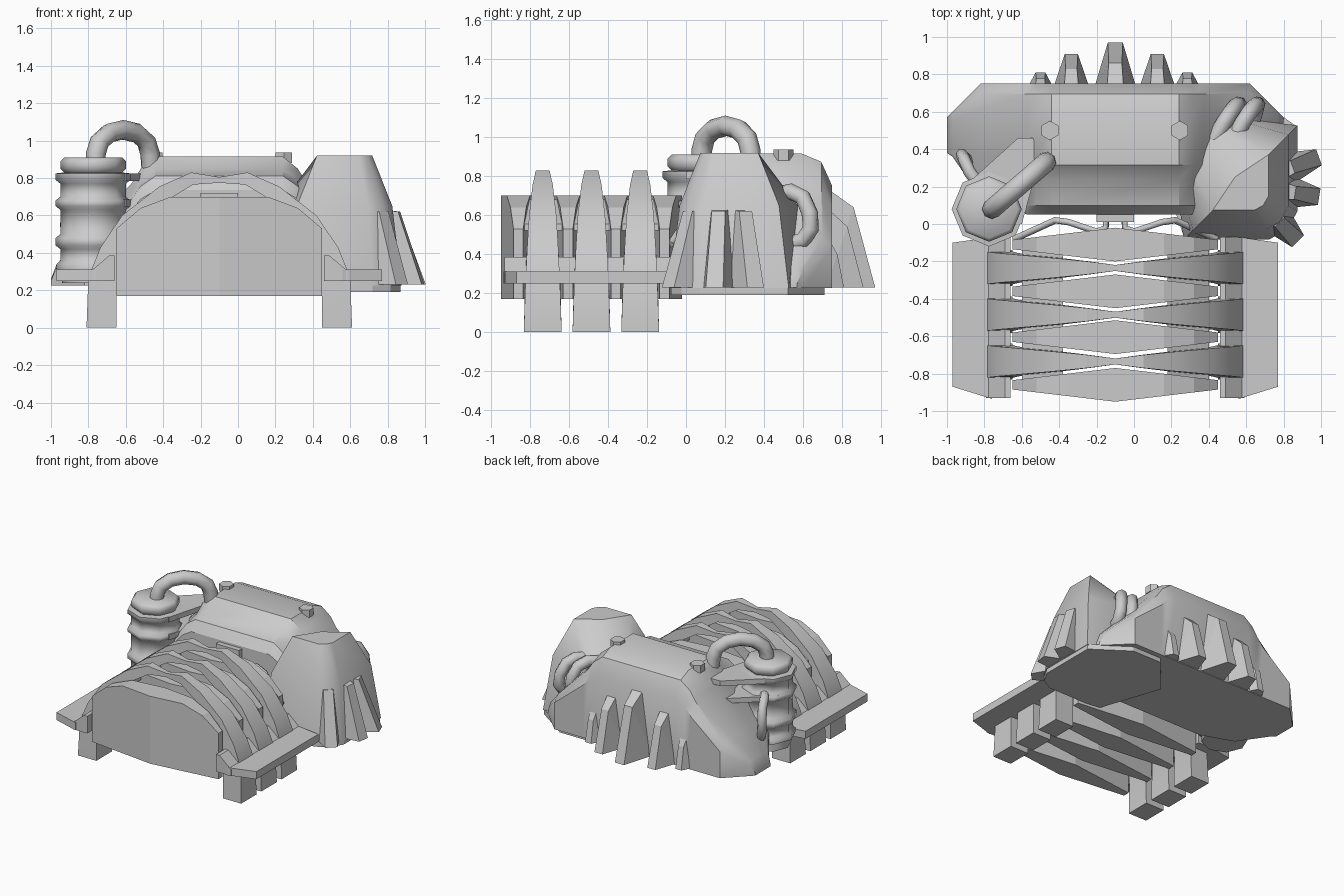
import bpy, bmesh, math
from mathutils import Vector

if "Cube" in bpy.data.objects:
    bpy.data.objects.remove(bpy.data.objects["Cube"])

CX = -0.1  # symmetry plane of the main machine
grey = bpy.data.materials.new("plain grey")
grey.diffuse_color = (0.6, 0.6, 0.6, 1)
grey.use_nodes = True
grey.node_tree.nodes["Principled BSDF"].inputs["Base Color"].default_value = grey.diffuse_color


def finish(name, bm, smooth=None):
    bmesh.ops.recalc_face_normals(bm, faces=bm.faces)
    me = bpy.data.meshes.new(name)
    bm.to_mesh(me)
    bm.free()
    me.materials.append(grey)
    ob = bpy.data.objects.new(name, me)
    bpy.context.collection.objects.link(ob)
    if smooth:
        shade(ob, smooth)
    return ob


def shade(ob, angle):
    bpy.ops.object.select_all(action='DESELECT')
    ob.select_set(True)
    bpy.context.view_layer.objects.active = ob
    bpy.ops.object.shade_smooth_by_angle(angle=math.radians(angle))


def hull(name, pts, smooth=None):
    bm = bmesh.new()
    for p in pts:
        bm.verts.new(p)
    res = bmesh.ops.convex_hull(bm, input=bm.verts)
    junk = {g for g in res["geom_interior"] + res["geom_unused"] if isinstance(g, bmesh.types.BMVert)}
    bmesh.ops.delete(bm, geom=list(junk), context='VERTS')
    bmesh.ops.dissolve_limit(bm, angle_limit=0.02, verts=bm.verts, edges=bm.edges)
    return finish(name, bm, smooth)


def loft(name, rings, smooth=None):
    bm = bmesh.new()
    rows = [[bm.verts.new(p) for p in r] for r in rings]
    n = len(rows[0])
    for a, b in zip(rows, rows[1:]):
        for i in range(n):
            bm.faces.new((a[i], a[(i + 1) % n], b[(i + 1) % n], b[i]))
    bm.faces.new(rows[0])
    bm.faces.new(rows[-1][::-1])
    return finish(name, bm, smooth)


def turned(name, cx, cy, profile, sides, turn=0.0, smooth=None):
    step = math.tau / sides
    return loft(name, [[(cx + r * math.cos(step * i + turn), cy + r * math.sin(step * i + turn), z)
                        for i in range(sides)] for r, z in profile], smooth)


def tube(name, pts, r):
    cu = bpy.data.curves.new(name, 'CURVE')
    cu.dimensions = '3D'
    cu.bevel_depth, cu.bevel_resolution, cu.use_fill_caps = r, 2, True
    sp = cu.splines.new('POLY')
    sp.points.add(len(pts) - 1)
    for p, c in zip(sp.points, pts):
        p.co = (*c, 1)
    cu.materials.append(grey)
    ob = bpy.data.objects.new(name, cu)
    bpy.context.collection.objects.link(ob)
    bpy.ops.object.select_all(action='DESELECT')
    ob.select_set(True)
    bpy.context.view_layer.objects.active = ob
    bpy.ops.object.convert(target='MESH')
    shade(bpy.context.object, 50)


# Arched outer ribs: outer x, outer z, inner x, inner z, half width
arch = [(.71, 0, .55, 0, .097), (.70, .27, .55, .34, .088), (.635, .43, .52, .42, .08),
        (.52, .60, .44, .52, .07), (.32, .755, .28, .68, .052), (.15, .83, .14, .765, .035),
        (0, .805, 0, .775, .016)]
for y in (-.235, -.485, -.735):
    path = [(s * xo, zo, s * xi, zi, w) for s, seq in ((1, arch), (-1, arch[-2::-1]))
            for xo, zo, xi, zi, w in seq]
    loft("outer_rib", [[(CX + xo, y - w, zo), (CX + xo, y + w, zo),
                        (CX + xi, y + w, zi), (CX + xi, y - w, zi)] for xo, zo, xi, zi, w in path], 30)

# Diamond shaped bulkhead plates between the ribs
for y in (-.11, -.36, -.605, -.86):
    prof = [(0, .17), (.55, .17), (.55, .53), (.42, .64), (.26, .70), (0, .70)]
    hull("bulkhead", [(CX + s * x, y + e * (.09 - .065 * x / .55), z) for x, z in prof
                      for s in (1, -1) for e in (1, -1)])

for s in (1, -1):
    # Side rails: sloped inner ridge and outer lip
    hull("rail_ridge", [(CX + s * x, y, z) for x, z in ((.56, .25), (.56, .385), (.59, .385), (.69, .30), (.69, .25))
                        for y in (-.93, -.07)])
    hull("rail_lip", [(CX + s * x, y, z) for x, a, b in ((.66, -.935, -.07), (.87, -.87, -.1))
                      for y in (a, b) for z in (.25, .31)])
    # Long beams tying the bulkheads together
    hull("roof_beam", [(CX + s * x, y, z + h) for x, z in ((.28, .645), (.50, .52)) for h in (0, .035)
                       for y in (-.86, -.1)])
    # Hanging cable behind the ribs
    tube("rear_cable", [(CX + s * x, y, z) for x, y, z in
                        ((.54, -.08, .45), (.32, .02, .6), (.25, .01, .64), (.1, -.04, .66), (.05, -.02, .66),
                         (.05, .06, .66))], .018)
hull("cable_box", [(CX + x, y, z) for x in (-.1, .1) for y in (.01, .1) for z in (.6, .72)])

# Rear housing lofted along x: x offset, front y, back y, top z
stations = [(.9, .38, .57, .26), (.87, .36, .60, .34), (.72, .14, .75, .50), (.47, .05, .75, .77),
            (.42, .05, .75, .85), (.34, .05, .75, .915)]
stations = [(-x, *r) for x, *r in stations] + [(x, *r) for x, *r in stations[::-1]]
rings = []
for x, yf, yb, top in stations:
    w, d = yb - yf, top - .225
    rings.append([(CX + x, y, .225 + k * d) for y, k in
                  ((yf, 0), (yf, .74), (yf + .07 * w, .85), (yf + .27 * w, .9), (yf + .38 * w, 1),
                   (yb - .22 * w, 1), (yb - .08 * w, .94), (yb, .76), (yb, 0))])
loft("rear_housing", rings, 32)

# Back cooling fins and roof bolts
for x, tip, top in ((0, .97, .74), (-.235, .91, .64), (.225, .91, .64), (-.4, .81, .5), (.385, .81, .5)):
    k = (tip - .72) / .25
    hull("back_fin", [(CX + x + s * w * (.45 + .55 * k), y, z) for s in (1, -1) for w, y, z in
                      ((.115, .72, .23), (.04, tip, .23), (.045, .72, top), (.035, .73 + .13 * k, top - .1))])
for x in (-.45, .245):
    turned("roof_bolt", x, .5, [(.052, .88), (.052, .937)], 6, math.pi / 6)

# Corner tower: two pointed corners, one curved outer side, one wide bulge toward the housing
edge = [(-1, -1), (0, -1), (.5, -1), (.82, -.82), (1, -.5), (1, 0), (1, 1)]
back = [(-1.2, .05), (-1.35, .3), (-1.27, .8), (-1.07, 1.07), (-.8, 1.27), (-.3, 1.35), (-.05, 1.2)]
levels = [(.225, .305, edge), (.65, .255, edge), (.92, .148, edge + [(-.2, .2)]),
          (.225, .26, back), (.65, .26, back)]
hull("corner_tower", [(.57 + k * x, .222 + k * y, z) for z, k, ring in levels for x, y in ring], 35)
# Base plate under the tower, reaching back below the housing
plate = [(.57 + .3 * x, .222 + .3 * y) for x, y in edge] + [(.35, .71), (.6, .71), (.1, .42)]
hull("tower_base", [(x, y, z) for x, y in plate for z in (.19, .23)])
for ang, out in ((20, .43), (-9, .41), (-46, .42)):
    d = Vector((math.cos(math.radians(ang)), math.sin(math.radians(ang)), 0))
    n = Vector((-d.y, d.x, 0))
    hull("tower_fin", [Vector((.585, .21, z)) + d * r + n * (s * w) for s in (1, -1) for r, z, w in
                       ((.2, .23, .1), (out, .23, .045), (.2, .63, .05), (.28, .62, .035))])
# Curved hoses from the tower into the housing
for x in (0, .1):
    tube("tower_hose", [(.43 + x, .45 - x * .1, .70), (.48 + x, .54, .72), (.52 + x, .60, .69), (.55 + x, .635, .61),
                        (.56 + x, .64, .53), (.55 + x, .60, .47), (.53 + x, .53, .45)], .043)

# Banded eight sided tank
bands = [(.165, .24), (.165, .30), (.195, .31), (.195, .34), (.175, .36), (.175, .42), (.2, .44), (.2, .48),
         (.175, .50), (.175, .63), (.2, .65), (.2, .68), (.175, .70), (.175, .77), (.2, .79), (.2, .825),
         (.155, .83), (.175, .85), (.175, .89), (.155, .91)]
turned("tank", -.775, .08, bands, 8, 0, 50)
for z in (.645, .785):
    hull("tank_bracket", [(x, y, h) for x, y in ((-.93, .18), (-.62, .46), (-.54, .46), (-.5, .36), (-.60, 0))
                          for h in (z, z + .04)])

# Large arched pipe from the tank to the housing
arc = [(-.76 + .145 * (1 - math.cos(t)), .08 + .125 * (1 - math.cos(t)), .93 + .128 * math.sin(t))
       for t in (math.pi * i / 6 for i in range(7))]
tube("top_pipe", [(-.76, .08, .86)] + arc + [(-.46, .34, .8)], .053)
# Small looped pipe on the outer side of the tank
tube("side_pipe", [(-.82, .2, .68), (-.88, .28, .70), (-.91, .35, .65), (-.92, .37, .55), (-.91, .36, .44),
                   (-.86, .3, .38)], .033)
